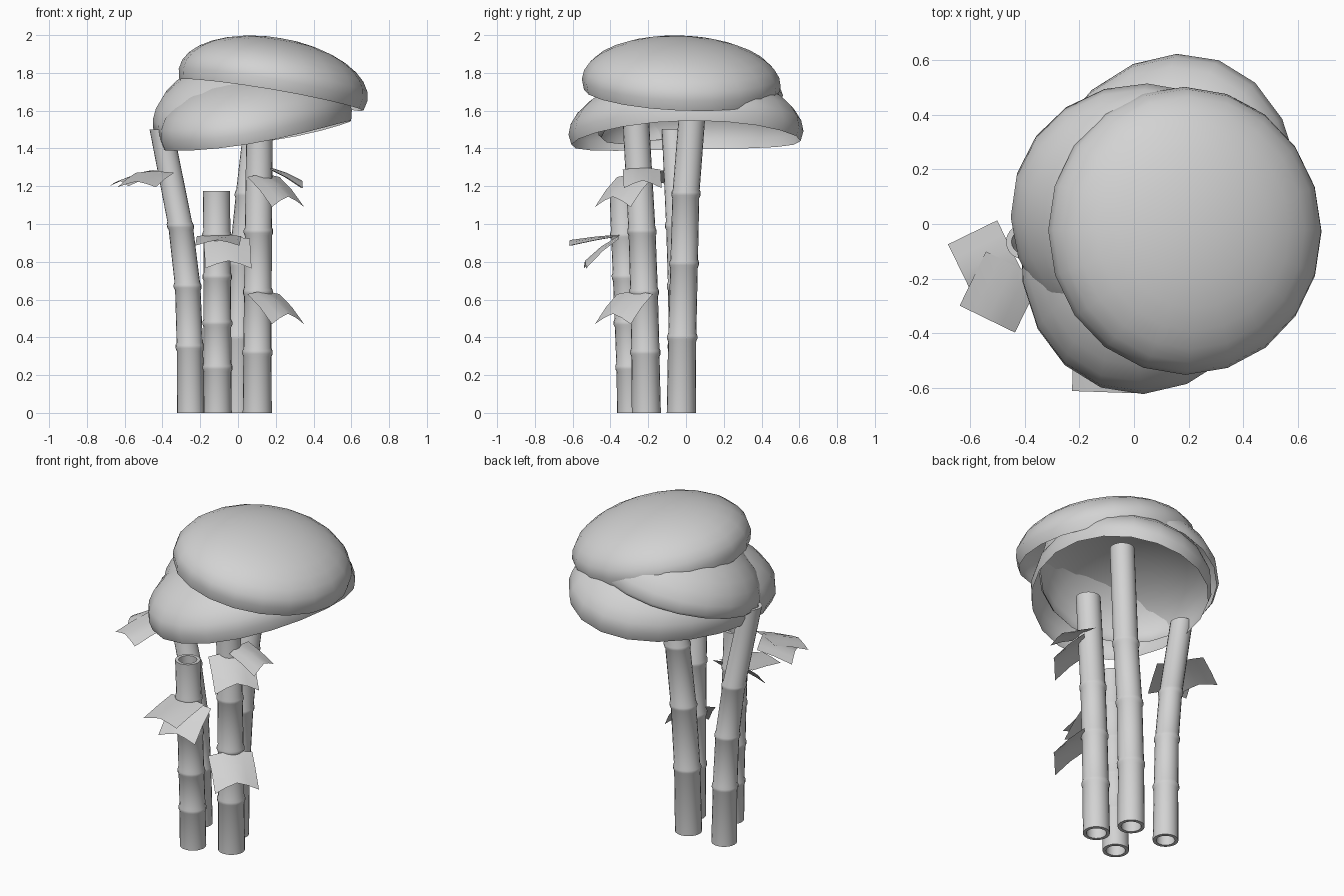
import bpy, bmesh, math
from mathutils import Vector, Matrix

cube = bpy.data.objects.get("Cube")
if cube:
    bpy.data.objects.remove(cube, do_unlink=True)

grey = bpy.data.materials.new("plain_grey")
grey.use_nodes = True
grey.diffuse_color = (0.65, 0.65, 0.65, 1)
grey.node_tree.nodes["Principled BSDF"].inputs["Base Color"].default_value = (0.65, 0.65, 0.65, 1)


def finish(bm, name, angle=40):
    mesh = bpy.data.meshes.new(name)
    bm.to_mesh(mesh)
    bm.free()
    mesh.materials.append(grey)
    ob = bpy.data.objects.new(name, mesh)
    bpy.context.collection.objects.link(ob)
    bpy.ops.object.select_all(action='DESELECT')
    ob.select_set(True)
    bpy.context.view_layer.objects.active = ob
    bpy.ops.object.shade_smooth_by_angle(angle=math.radians(angle))


def stalk(name, joints, radius, top_radius, sides=20):
    """Hollow cane: joints are centre points, with a raised ring at each inner one."""
    last = len(joints) - 1
    top = joints[-1][2]
    rings, inner = [], []
    for i, joint in enumerate(joints):
        p = Vector(joint)
        r = radius + (top_radius - radius) * p.z / top
        inner.insert(0, (p, r - 0.02))
        if 0 < i < last:
            slope = (Vector(joints[i + 1]) - Vector(joints[i - 1])).normalized()
            rings += [(p + slope * dz, r + dr)
                      for dz, dr in ((-0.022, -0.001), (-0.008, 0.005), (0.008, 0.005), (0.022, -0.001))]
        else:
            rings.append((p, r))
    # Inner wall runs back down, then closes on the first ring
    rings += inner
    bm = bmesh.new()
    loops = []
    for c, r in rings:
        loops.append([bm.verts.new(c + Vector((math.cos(t), math.sin(t), 0)) * r)
                      for t in (math.tau * k / sides for k in range(sides))])
    for a, b in zip(loops, loops[1:] + loops[:1]):
        for k in range(sides):
            n = (k + 1) % sides
            bm.faces.new((a[k], a[n], b[n], b[k]))
    bmesh.ops.recalc_face_normals(bm, faces=bm.faces)
    finish(bm, name)


def canopy(name, centre, slope, radii, skirt, sag, spin=0):
    """Open dome with a short skirt, tilted so its rim climbs by slope along x and y."""
    bm = bmesh.new()
    bmesh.ops.create_uvsphere(bm, u_segments=20, v_segments=16, radius=1)
    low = [v for v in bm.verts if v.co.z < -0.01]
    bmesh.ops.delete(bm, geom=low, context='VERTS')
    rim = [e for e in bm.edges if e.is_boundary]
    new = bmesh.ops.extrude_edge_only(bm, edges=rim)["geom"]
    for v in new:
        if isinstance(v, bmesh.types.BMVert):
            v.co = (v.co.x * 0.975, v.co.y * 0.975, -skirt / radii[2])
    normal = Vector((-slope[0], -slope[1], 1)).normalized()
    tilt = Vector((0, 0, 1)).rotation_difference(normal).to_matrix().to_4x4()
    turn = Matrix.Rotation(math.radians(spin), 4, 'Z')
    bm.transform(Matrix.Translation(centre) @ tilt @ turn @ Matrix.Diagonal((*radii, 1)))
    # Front and back edges droop or lift a little
    for v in bm.verts:
        v.co.z -= sag * ((v.co.y - centre[1]) / radii[1]) ** 2
    bmesh.ops.recalc_face_normals(bm, faces=bm.faces)
    finish(bm, name, 60)


def leaf(name, root, heading, length, drop, width, fold):
    """Drooping sheet, arched across its width."""
    a = math.radians(heading)
    out = Vector((math.cos(a), math.sin(a), 0))
    side = Vector((-out.y, out.x, 0))
    bm = bmesh.new()
    grid = []
    for t in (0, 0.5, 1):
        row = []
        for s in (-1, -0.5, 0, 0.5, 1):
            p = Vector(root) + out * length * t + side * s * width / 2
            p.z -= drop * t ** 1.3 + abs(s) ** 1.3 * fold * (0.3 + 0.7 * t)
            row.append(bm.verts.new(p))
        grid.append(row)
    for a, b in zip(grid, grid[1:]):
        for k in range(4):
            bm.faces.new((a[k], b[k], b[k + 1], a[k + 1]))
    finish(bm, name, 60)


# Four hollow canes
stalk("left_leaning_stalk", [(-0.25, -0.02, 0), (-0.255, -0.022, 0.35), (-0.267, -0.028, 0.67),
                             (-0.305, -0.04, 0.99), (-0.405, -0.065, 1.5)], 0.073, 0.063)
stalk("short_front_stalk", [(-0.108, -0.29, 0), (-0.108, -0.295, 0.24), (-0.109, -0.305, 0.475),
                            (-0.11, -0.315, 0.72), (-0.112, -0.325, 0.94), (-0.114, -0.333, 1.175)],
      0.075, 0.072)
stalk("back_stalk", [(0.0, -0.025, 0), (0.006, -0.02, 0.4), (0.025, -0.01, 0.79),
                     (0.06, 0.0, 1.16), (0.125, 0.045, 1.74)], 0.077, 0.07)
stalk("right_stalk", [(0.102, -0.21, 0), (0.103, -0.215, 0.32), (0.105, -0.222, 0.64),
                      (0.108, -0.233, 0.96), (0.115, -0.266, 1.56)], 0.077, 0.07)

# Three overlapping foliage domes
canopy("lower_canopy", (0.095, 0.0, 1.525), (0.155, 0), (0.5, 0.637, 0.285), 0.055, 0.045, -20)
canopy("middle_canopy", (0.06, 0.025, 1.605), (0.22, 0.22), (0.52, 0.5, 0.3), 0.02, 0.03)
canopy("upper_canopy", (0.186, -0.025, 1.737), (-0.17, -0.04), (0.507, 0.527, 0.25), 0.055, -0.01)

# Leaves sprouting at the joints
for name, z in (("right_low_leaf", 0.645), ("right_high_leaf", 1.265)):
    leaf(name, (0.135, -0.27, z), -42, 0.175, 0.12, 0.255, 0.055)
leaf("right_side_leaf", (0.17, -0.235, 1.3), 2, 0.17, 0.07, 0.2, 0.04)
leaf("front_flat_leaf", (-0.1, -0.35, 0.945), -92, 0.265, 0.03, 0.235, 0.03)
leaf("front_drooping_leaf", (-0.06, -0.36, 0.935), -87, 0.175, 0.13, 0.245, 0.04)
leaf("left_outer_leaf", (-0.45, -0.09, 1.285), 206, 0.2, 0.055, 0.23, 0.03)
leaf("left_front_leaf", (-0.44, -0.15, 1.28), 244, 0.22, 0.055, 0.225, 0.03)
